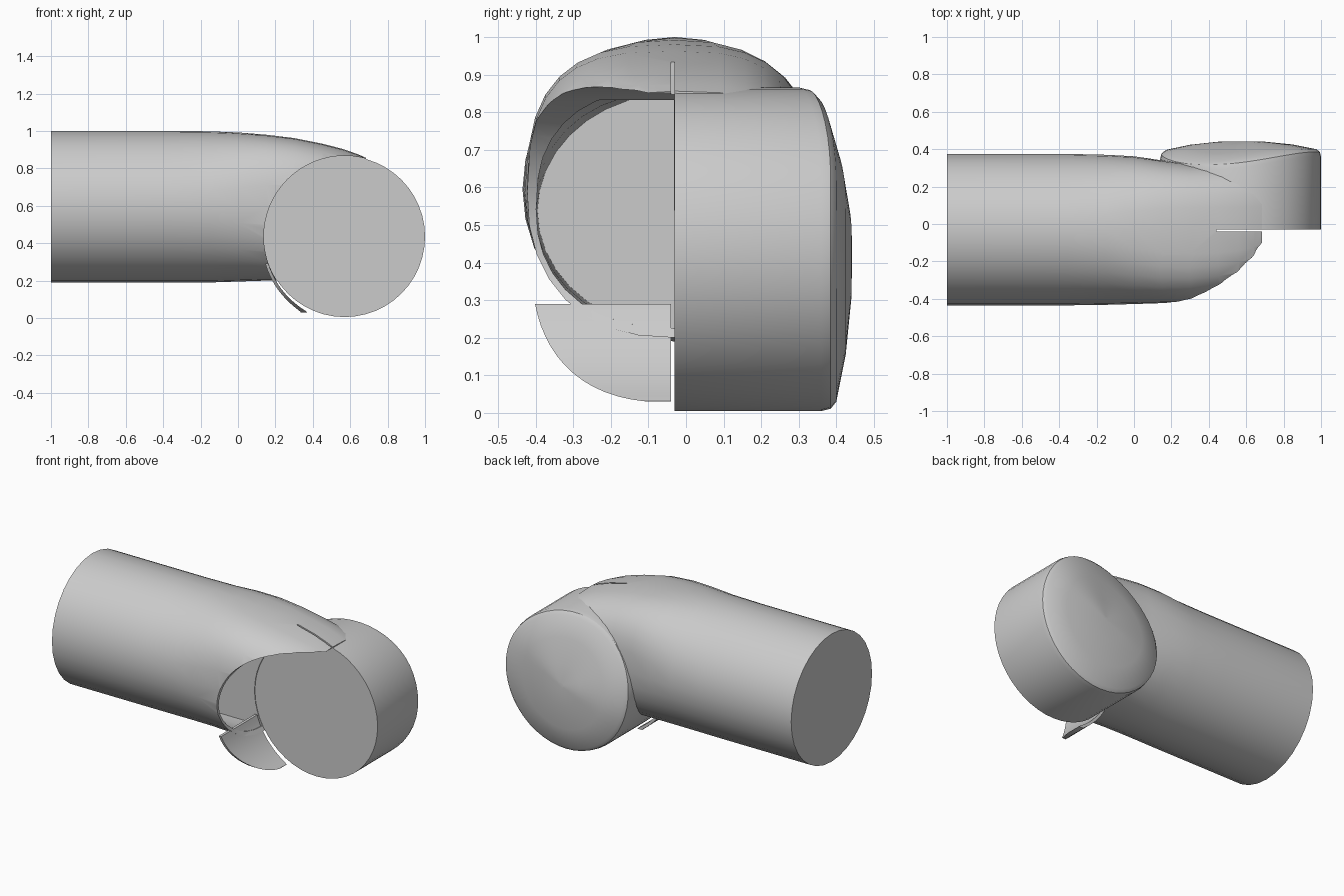
import bpy, bmesh
from math import cos, sin, pi, radians, copysign, sqrt

if "Cube" in bpy.data.objects:
    bpy.data.objects.remove(bpy.data.objects["Cube"])

CX, CZ, R = 0.57, 0.435, 0.43      # hinge axis and radius
Y0 = -0.03                         # mid plane


def make(name, verts, faces):
    me = bpy.data.meshes.new(name)
    me.from_pydata(verts, [], faces)
    bm = bmesh.new()
    bm.from_mesh(me)
    bmesh.ops.recalc_face_normals(bm, faces=bm.faces[:])
    bm.to_mesh(me)
    bm.free()
    ob = bpy.data.objects.new(name, me)
    bpy.context.collection.objects.link(ob)
    return ob


def skin(name, rings, cap_end=True):
    n = len(rings[0])
    verts = [p for r in rings for p in r]
    faces = [(i*n + j, i*n + (j+1) % n, (i+1)*n + (j+1) % n, (i+1)*n + j)
             for i in range(len(rings)-1) for j in range(n)]
    faces.append(tuple(range(n)))
    if cap_end:
        faces.append(tuple(range(len(verts)-n, len(verts))))
    return make(name, verts, faces)


def section(x, lo, hi, front, back, n_top, n_low, angles):
    # Rounded cross-section across the arm
    zc, hz, pts = (lo+hi)/2, (hi-lo)/2, []
    for a in angles:
        c, s = cos(a), sin(a)
        e = 2/(n_top if s > 0 else n_low)
        hy = back if c > 0 else front
        pts.append((x, Y0 + hy*copysign(abs(c)**e, c), zc + hz*copysign(abs(s)**e, s)))
    return pts


def cut(ob, cutter):
    m = ob.modifiers.new("cut", 'BOOLEAN')
    m.operation, m.solver, m.object = 'DIFFERENCE', 'EXACT', cutter
    bpy.context.view_layer.objects.active = ob
    bpy.ops.object.modifier_apply(modifier=m.name)
    bpy.data.objects.remove(cutter)


def smooth(ob, angle=28):
    bpy.ops.object.select_all(action='DESELECT')
    ob.select_set(True)
    bpy.context.view_layer.objects.active = ob
    bpy.ops.object.shade_smooth_by_angle(angle=radians(angle))


# Arm: round tube that widens into the squarer hinge end
full = [2*pi*i/32 for i in range(32)]
stations = [
    # x, bottom, top, front, back, top power, bottom power
    (-1.00, .19, 1.0, .405, .405, 2, 2),
    (-0.36, .19, 1.0, .405, .405, 2, 2),
    (-0.15, .19, .998, .402, .400, 2.1, 2),
    (0.00, .195, .992, .398, .392, 2.4, 2.1),
    (0.15, .20, .98, .393, .370, 2.8, 2.3),
    (0.30, .20, .962, .388, .352, 3, 2.4),
    (0.45, .20, .932, .368, .355, 3, 2.4),
    (0.56, .20, .904, .335, .358, 3, 2.4),
    (0.64, .20, .876, .280, .360, 3, 2.4),
    (0.685, .20, .856, .200, .360, 3, 2.4)]
arm = skin("arm", [section(*s, full) for s in stations])

# Hollow inside the front half
half = [pi/2 + 0.001 + (pi - 0.002)*i/18 for i in range(19)]
hollow = [(-0.30, .225, .85, .365, .1, 2, 2), (0.0, .225, .855, .37, .1, 2.2, 2.1),
          (0.2, .225, .86, .368, .1, 2.6, 2.3), (0.4, .225, .86, .355, .1, 2.7, 2.4)]
cut(arm, skin("hollow_cutter", [section(*s, half) for s in hollow]))

# Round socket cut through the front half
cut(arm, skin("socket_cutter", [
    [(CX + (R+.002)*cos(2*pi*i/64), y, CZ + (R+.002)*sin(2*pi*i/64)) for i in range(64)]
    for y in (-0.7, Y0 + 0.005)]))

# Thin slit between the front shell and the hinge
cut(arm, skin("slit_cutter", [
    [(x, -0.04, .7), (x, -0.03, .7), (x, -0.03, 1.1), (x, -0.04, 1.1)] for x in (.44, .8)]))
smooth(arm)

# Hinge drum with a shallow domed back
N = 48
rings = []
for y, r in ((Y0, R), (.36, R), (.385, .424), (.40, .405), (.425, .28), (.44, .13), (.442, .02)):
    ring = []
    for i in range(N):
        a = 2*pi*i/N
        lean = .07*max(0, cos(a - radians(115)))**2*r/R if y > 0 else 0
        ring.append((CX + r*cos(a), y - lean, CZ + r*sin(a)))
    rings.append(ring)
smooth(skin("hinge_drum", rings))

# Curved lip below the socket
M, K, verts, faces = 14, 10, [], []
for layer in (0, .016):
    for i in range(M+1):
        t = i/M
        z = .29 + (.03 - .29)*sin(t*pi/2)
        r = .432 + .02*t + layer
        x = CX - sqrt(max(0, r*r - (CZ - z)**2))
        edge = .37*max(.0, 1 - ((.40 - z)/.372)**2.4)**(1/2.4)
        for k in range(K+1):
            verts.append((x, -0.04 - max(edge, .03)*k/K, z))
W, L = K+1, (M+1)*(K+1)
for i in range(M):
    for k in range(K):
        q = (i*W + k, i*W + k + 1, (i+1)*W + k + 1, (i+1)*W + k)
        faces += [q, tuple(v + L for v in reversed(q))]
border = ([k for k in range(W)] + [i*W + K for i in range(1, M+1)]
          + [M*W + k for k in range(K-1, -1, -1)] + [i*W for i in range(M-1, 0, -1)])
for a, b in zip(border, border[1:] + border[:1]):
    faces.append((a, b, b + L, a + L))
smooth(make("socket_lip", verts, faces))
